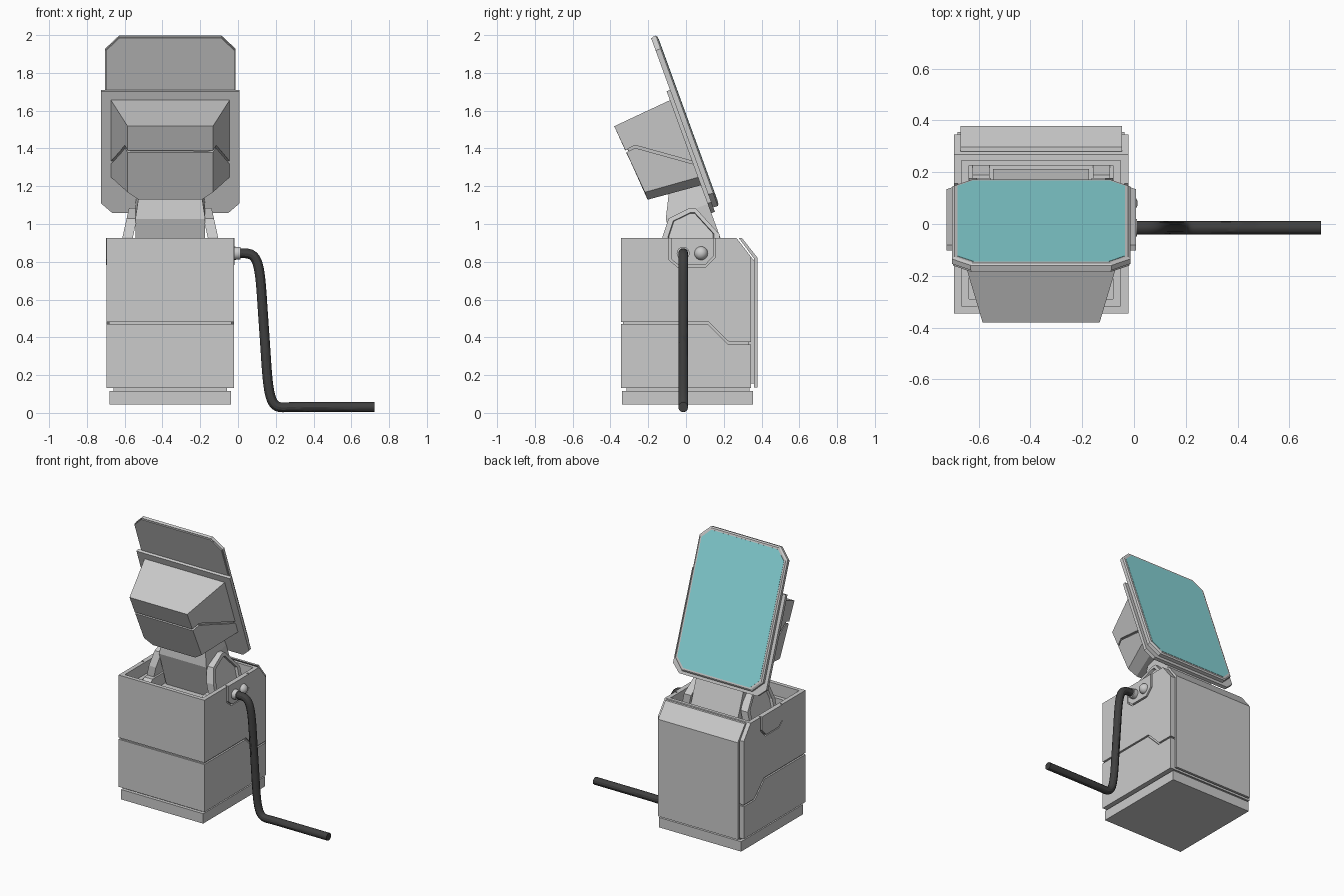
import bpy, bmesh, math
from mathutils import Vector

if "Cube" in bpy.data.objects:
    bpy.data.objects.remove(bpy.data.objects["Cube"])

CX = -0.3585                      # centre line of the machine
S, C = math.sin(math.radians(20)), math.cos(math.radians(20))


def head(x, d, u):
    """Tilted head frame: d = along screen normal, u = up the screen."""
    return Vector((CX + x, C * d - S * u, S * d + C * u))


def material(name, color):
    m = bpy.data.materials.new(name)
    m.diffuse_color = color
    m.use_nodes = True
    m.node_tree.nodes["Principled BSDF"].inputs["Base Color"].default_value = m.diffuse_color
    return m


def loft(name, loops, mat=None):
    """Closed solid through matching loops of points."""
    bm = bmesh.new()
    rings = [[bm.verts.new(p) for p in loop] for loop in loops]
    n = len(rings[0])
    for a, b in zip(rings, rings[1:]):
        for i in range(n):
            j = (i + 1) % n
            bm.faces.new((a[i], a[j], b[j], b[i]))
    bm.faces.new(rings[0])
    bm.faces.new(rings[-1])
    bmesh.ops.recalc_face_normals(bm, faces=bm.faces[:])
    me = bpy.data.meshes.new(name)
    bm.to_mesh(me)
    bm.free()
    if mat:
        me.materials.append(mat)
    ob = bpy.data.objects.new(name, me)
    bpy.context.collection.objects.link(ob)
    return ob


def prism(name, profile, x0, x1):
    """Side (y, z) profile extruded across x."""
    return loft(name, [[(x, y, z) for y, z in profile] for x in (x0, x1)])


def box(name, hx, y0, y1, z0, z1):
    return prism(name, [(y0, z0), (y1, z0), (y1, z1), (y0, z1)], CX - hx, CX + hx)


def cut(target, cutter):
    mod = target.modifiers.new("cut", 'BOOLEAN')
    mod.operation, mod.solver, mod.object = 'DIFFERENCE', 'EXACT', cutter
    cutter.hide_render = True
    cutter.display_type = 'WIRE'
    # apply, then drop the cutter
    dg = bpy.context.evaluated_depsgraph_get()
    me = bpy.data.meshes.new_from_object(target.evaluated_get(dg))
    target.modifiers.clear()
    target.data = me
    bpy.data.objects.remove(cutter)


# base and recessed neck
box("base", 0.322, -0.338, 0.355, 0.045, 0.115)
box("base_neck", 0.30, -0.315, 0.335, 0.11, 0.14)

# body halves with stepped seam
HB = 0.3365
prism("lower_body", [(-.345, .133), (.345, .133), (.345, .363), (.223, .363),
                     (.115, .47), (-.345, .47)], CX - HB, CX + HB)
upper = prism("upper_body", [(-.345, .482), (.12, .482), (.228, .375), (.345, .375),
                             (.345, .825), (.268, .925), (-.345, .925)], CX - HB, CX + HB)
box("body_core", HB - .012, -.333, .333, .14, .7)

# stepped open top
cut(upper, box("tub_cutter", 0.307, -.317, .245, .84, 1.0))
cut(upper, box("tub_deep_cutter", 0.278, -.29, .225, .78, 1.0))

# cable socket plates recessed in both sides
def socket_profile(m):
    return [(-.09 + m, .95 - m * 2.5), (-.09 + m, .81 + m * .5), (-.045 + m * .5, .772 + m),
            (.105 - m * .5, .772 + m), (.157 - m, .825 + m * .5), (.157 - m, .95 - m * 2.5)]

for s, side in ((1, "right"), (-1, "left")):
    cut(upper, prism("socket_cutter", socket_profile(0), CX + s * (HB - .015), CX + s * (HB + .05)))
    prism(side + "_socket_plate", socket_profile(.01), CX + s * (HB - .02), CX + s * (HB + .004))

# back panel shell and its spacer
back = [(.28, .925), (.297, .925), (.378, .822), (.378, .135), (.361, .135), (.361, .816)]
prism("back_panel", back, CX - .312, CX + .312)
prism("back_panel_spacer", [(.26, .90), (.285, .90), (.365, .80), (.365, .155), (.33, .155),
                            (.33, .80)], CX - .295, CX + .295)

# neck brackets with sunken outer faces
prof = [(-.125, .775), (-.125, .93), (-.092, 1.03), (.02, 1.085), (.05, 1.085),
        (.178, .945), (.178, .775)]
def shrink(pts, k):
    return [(.03 + (y - .03) * k, .96 + (z - .96) * k) for y, z in pts]

for s, side in ((1, "right"), (-1, "left")):
    def ring(pts, inset):
        return [(CX + s * (.253 - .22 * (z - .93) - inset), y, z) for y, z in pts]
    loft(side + "_bracket", [ring(prof, .055), ring(prof, 0), ring(shrink(prof, .8), 0),
                             ring(shrink(prof, .77), .018)])
    # bracket foot
    prism(side + "_bracket_foot", [(-.24, .775), (.23, .775), (.19, .86), (-.16, .86)],
          CX + s * .20, CX + s * .265)

# tilted arm between body and head
loft("neck_arm", [[head(x * w, d, u) for x, d in ((-1, d0), (1, d0), (1, .488), (-1, .488))]
                  for w, d0, u in ((.185, .24, .72), (.185, .25, 1.0), (.165, .31, 1.12))])

# head housing: frustum with clipped lower corners
def hood(hx, u0, u1, cx, cu, d0, d1):
    return [head(x, d, u) for x, u, d in
            ((-hx, u1, d0), (hx, u1, d0), (hx, u0 + cu, d1), (hx - cx, u0, d1),
             (-hx + cx, u0, d1), (-hx, u0 + cu, d1))]

def housing(name, m):
    return loft(name, [hood(.226 - m, 1.13 + m, 1.556 - m, .06, .042, .162 + m, .195 + m),
                       hood(.315 - m, 1.105 + m, 1.585 - m, .075, .045, .49, .49)])

shell = housing("head_housing", 0)
housing("head_housing_core", .014)
seam = [(-.40, 1.342), (-.27, 1.41), (.12, 1.302)]
cut(shell, prism("seam_cutter", [(y, z + .007) for y, z in seam] +
                 [(y, z - .007) for y, z in reversed(seam)], CX - .6, CX + .6))

# wide backing plate, clipped lower corners
hx, u0, u1 = .366, .948, 1.635
plate = [(-hx, u1), (hx, u1), (hx, u0 + .055), (hx - .06, u0), (-hx + .06, u0), (-hx, u0 + .055)]
loft("backing_plate", [[head(x, d, u) for x, u in plate] for d in (.486, .508)])

# screen slab with bevelled rim and coloured display
def octagon(m, d):
    hx, u0, u1, c = .345 - m, .972 + m, 1.931 - m, .073 - m * .5
    return [head(x, d, u) for x, u in
            ((-hx + c, u0), (hx - c, u0), (hx, u0 + c), (hx, u1 - c),
             (hx - c, u1), (-hx + c, u1), (-hx, u1 - c), (-hx, u0 + c))]

loft("screen_slab", [octagon(.004, .505), octagon(.004, .513), octagon(0, .513),
                     octagon(0, .533), octagon(.01, .54)])
loft("display", [octagon(.022, .53), octagon(.022, .5415)],
     material("display_cyan", (.25, .68, .70, 1)))

# plug, cap and cable on the right side
dark = material("cable_dark", (.05, .05, .05, 1))
bpy.ops.mesh.primitive_cylinder_add(vertices=24, radius=.034, depth=.045,
                                    location=(-.01, -.015, .845), rotation=(0, math.pi / 2, 0))
bpy.context.object.name = "cable_plug"
bpy.ops.object.shade_smooth_by_angle()
bpy.ops.mesh.primitive_uv_sphere_add(segments=24, ring_count=12, radius=.036,
                                     location=(-.022, .08, .845))
bpy.context.object.name = "socket_cap"
bpy.ops.object.shade_smooth_by_angle()

cu = bpy.data.curves.new("cable_path", 'CURVE')
cu.dimensions = '3D'
cu.bevel_depth, cu.bevel_resolution, cu.use_fill_caps = .026, 4, True
path = [(0, .845), (.03, .845), (.085, .85), (.118, .76), (.13, .55), (.145, .35),
        (.158, .12), (.19, .025), (.26, .031), (.34, .031), (.5, .031), (.722, .031)]
sp = cu.splines.new('NURBS')
sp.points.add(len(path) - 1)
for p, (x, z) in zip(sp.points, path):
    p.co = (x, -.015, z, 1)
sp.order_u, sp.use_endpoint_u, sp.resolution_u = 4, True, 6
cu.materials.append(dark)
cable = bpy.data.objects.new("cable", cu)
bpy.context.collection.objects.link(cable)
bpy.ops.object.select_all(action='DESELECT')
cable.select_set(True)
bpy.context.view_layer.objects.active = cable
bpy.ops.object.convert(target='MESH')
bpy.ops.object.shade_smooth_by_angle()
